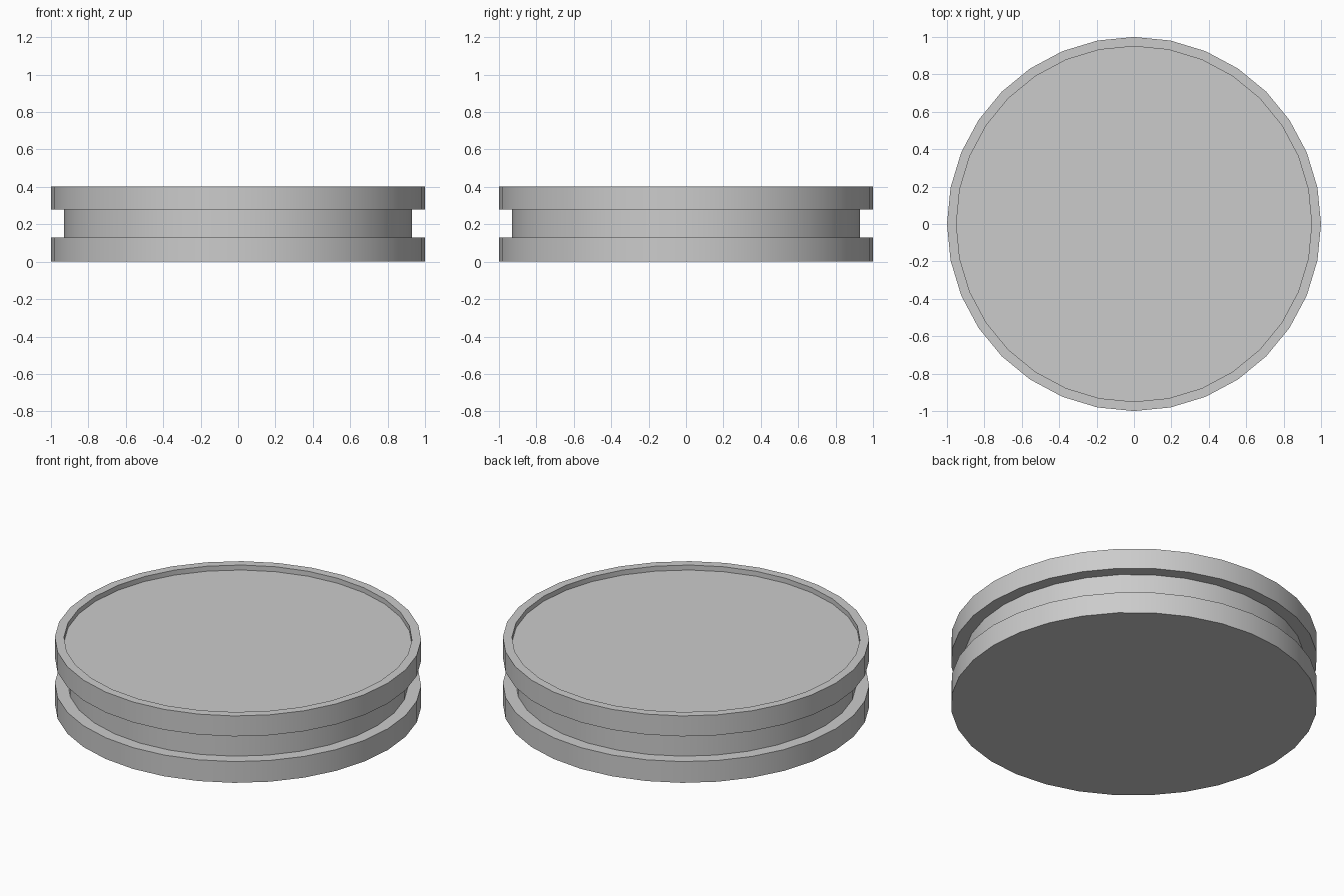
import bpy, bmesh
from math import radians, pi
from mathutils import Matrix

if "Cube" in bpy.data.objects:
    bpy.data.objects.remove(bpy.data.objects["Cube"])

# Half profile (radius, height): base, side groove, rim, shallow dished top
profile = [(0, 0), (1, 0), (1, 0.128), (0.93, 0.128), (0.93, 0.28),
           (1, 0.28), (1, 0.403), (0.95, 0.403), (0.95, 0.373), (0, 0.373)]

bm = bmesh.new()
verts = [bm.verts.new((r, 0, z)) for r, z in profile]
edges = [bm.edges.new(pair) for pair in zip(verts, verts[1:])]

# Lathe into a 32-sided disc
bmesh.ops.spin(bm, geom=verts + edges, cent=(0, 0, 0), axis=(0, 0, 1),
               angle=2 * pi, steps=32, use_duplicate=False)
bmesh.ops.remove_doubles(bm, verts=bm.verts, dist=1e-4)

# Merge the centre fans into single flat caps
centres = [v for v in bm.verts if v.co.xy.length < 1e-3]
bmesh.ops.dissolve_verts(bm, verts=centres)
bmesh.ops.recalc_face_normals(bm, faces=bm.faces)

mesh = bpy.data.meshes.new("grooved_disc")
bm.to_mesh(mesh)
bm.free()
disc = bpy.data.objects.new("grooved_disc", mesh)
bpy.context.collection.objects.link(disc)

# Smooth sides, crisp rims
bpy.context.view_layer.objects.active = disc
disc.select_set(True)
bpy.ops.object.shade_smooth_by_angle(angle=radians(30))
